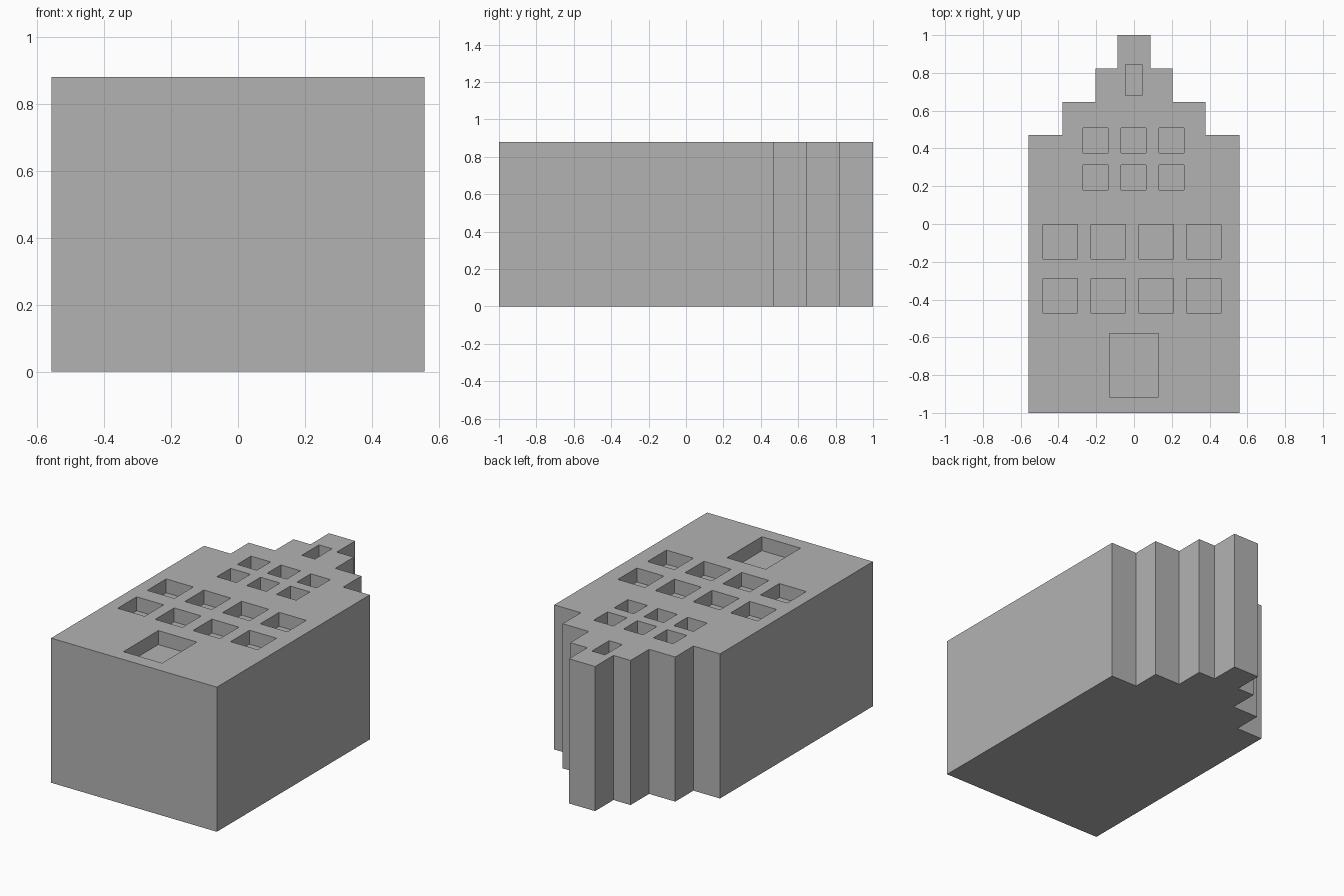
import bpy
import bmesh
from mathutils import Matrix, Vector

cube = bpy.data.objects.get("Cube")
if cube:
    bpy.data.objects.remove(cube, do_unlink=True)

HEIGHT = 0.88
RECESS = 0.085


def make_object(name, bm):
    bmesh.ops.recalc_face_normals(bm, faces=bm.faces[:])
    mesh = bpy.data.meshes.new(name)
    bm.to_mesh(mesh)
    bm.free()
    obj = bpy.data.objects.new(name, mesh)
    bpy.context.collection.objects.link(obj)
    return obj


# Single grey material
grey = bpy.data.materials.new("plain_grey")
grey.use_nodes = True
colour = (0.45, 0.45, 0.45, 1.0)
grey.diffuse_color = colour
grey.node_tree.nodes["Principled BSDF"].inputs["Base Color"].default_value = colour

# House block: stepped gable outline, mirrored and extruded upward
half = [(0.558, -1), (0.558, 0.47), (0.379, 0.47), (0.379, 0.645),
        (0.203, 0.645), (0.203, 0.823), (0.088, 0.823), (0.088, 1)]
outline = half + [(-x, y) for x, y in reversed(half)]
bm = bmesh.new()
base = bm.faces.new([bm.verts.new((x, y, 0)) for x, y in outline])
top = bmesh.ops.extrude_face_region(bm, geom=[base])["geom"]
bmesh.ops.translate(bm, vec=(0, 0, HEIGHT),
                    verts=[v for v in top if isinstance(v, bmesh.types.BMVert)])
house = make_object("house_block", bm)
house.data.materials.append(grey)

# Openings as (centre x, centre y, width, length): door, gable, windows
openings = [(0, -0.748, 0.26, 0.335), (-0.002, 0.762, 0.088, 0.165)]
openings += [(x, y, 0.182, 0.182)
             for x in (-0.39, -0.137, 0.117, 0.37) for y in (-0.379, -0.094)]
openings += [(x, y, 0.132, 0.132)
             for x in (-0.203, -0.002, 0.199) for y in (0.247, 0.443)]

# Cut the recesses into the top face
bm = bmesh.new()
for x, y, w, l in openings:
    place = Matrix.Translation(Vector((x, y, HEIGHT)))
    size = Matrix.Diagonal((w, l, RECESS * 2, 1))
    bmesh.ops.create_cube(bm, size=1, matrix=place @ size)
cutter = make_object("opening_cutter", bm)
cutter.hide_render = True
cutter.data.materials.append(grey)

cut = house.modifiers.new("openings", "BOOLEAN")
cut.operation = "DIFFERENCE"
cut.solver = "EXACT"
cut.object = cutter
bpy.context.view_layer.objects.active = house
house.select_set(True)
bpy.ops.object.modifier_apply(modifier=cut.name)
bpy.data.objects.remove(cutter, do_unlink=True)
